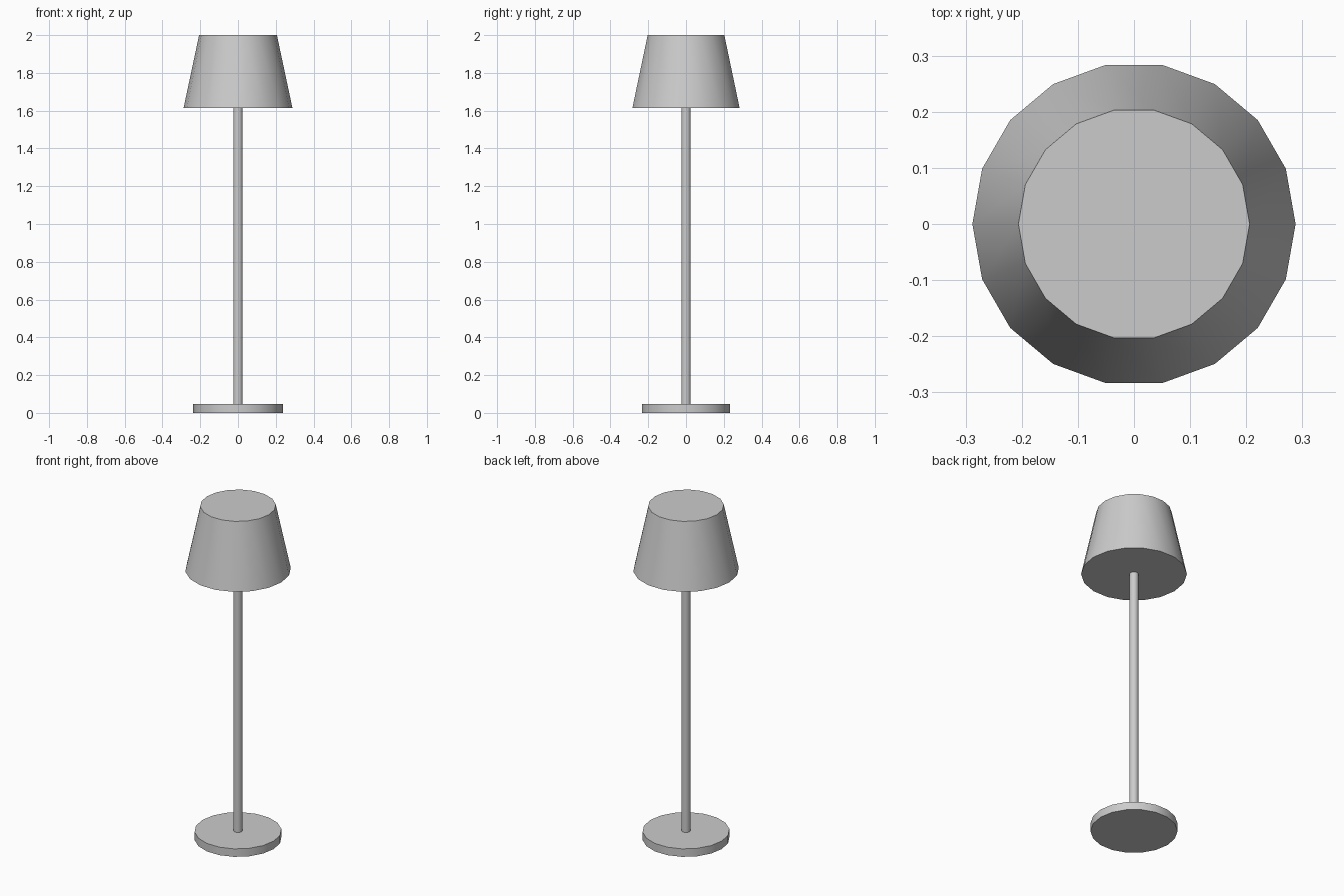
import bpy
import math

if "Cube" in bpy.data.objects:
    bpy.data.objects.remove(bpy.data.objects["Cube"])

SIDES = 18


def tapered_part(name, r_bottom, r_top, z_bottom, z_top):
    """Closed round part with a vertex on the x axis and smooth sides."""
    bpy.ops.mesh.primitive_cone_add(
        vertices=SIDES, radius1=r_bottom, radius2=r_top,
        depth=z_top - z_bottom, end_fill_type='NGON',
        location=(0, 0, (z_bottom + z_top) / 2),
        rotation=(0, 0, math.pi / 2))
    obj = bpy.context.object
    obj.name = name
    bpy.ops.object.transform_apply(location=True, rotation=True, scale=True)
    bpy.ops.object.shade_smooth_by_angle(angle=math.radians(35))
    return obj


# Disc foot
tapered_part("base", 0.237, 0.237, 0.0, 0.048)
# Thin upright
tapered_part("pole", 0.025, 0.025, 0.048, 1.615)
# Closed, tapered shade
tapered_part("lamp_shade", 0.288, 0.206, 1.615, 2.0)
